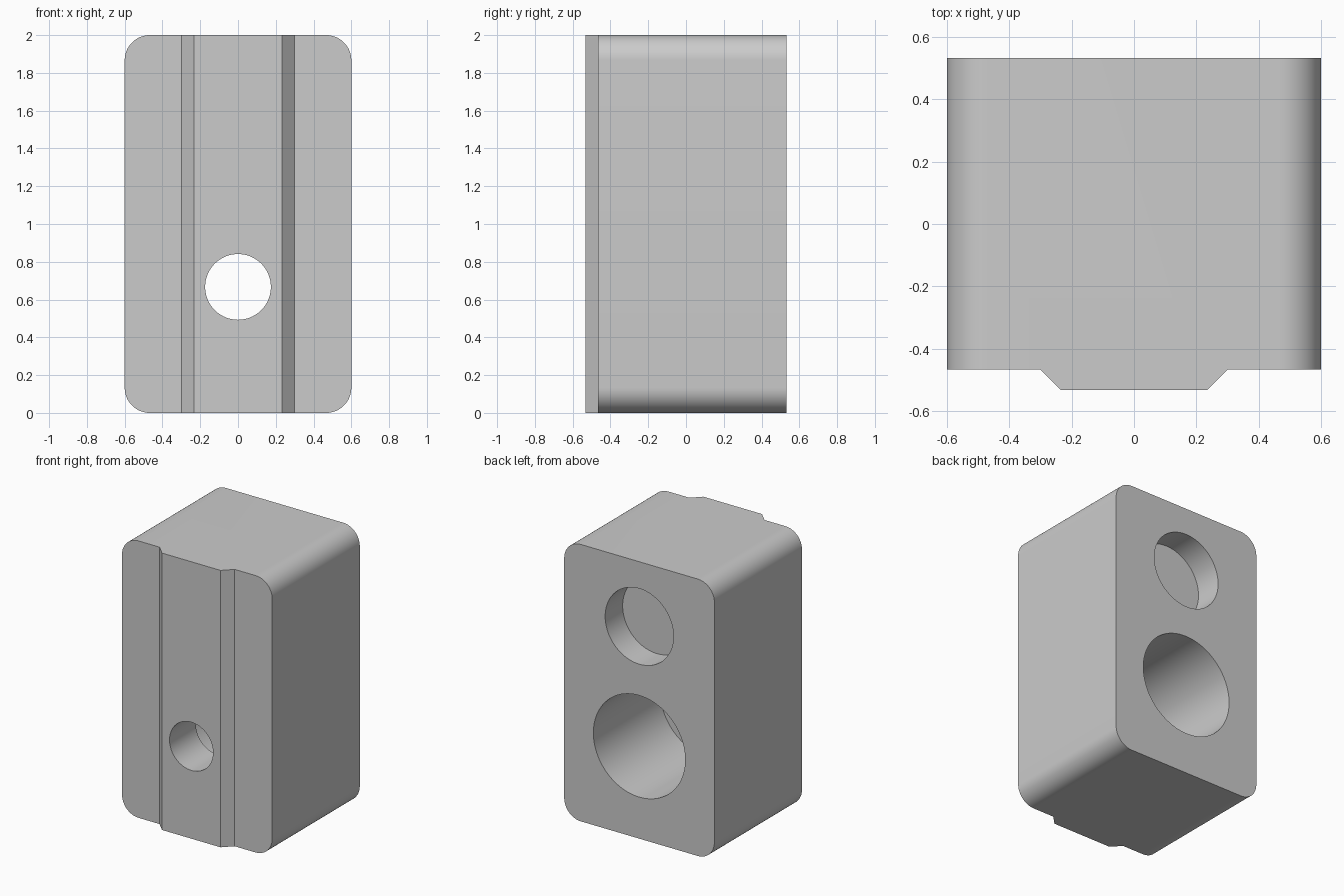
import bpy
import bmesh
from math import cos, sin, pi, radians
from mathutils import Vector

cube = bpy.data.objects.get("Cube")
if cube:
    bpy.data.objects.remove(cube, do_unlink=True)

grey = bpy.data.materials.new("light_grey")
grey.use_nodes = True
grey.diffuse_color = (0.6, 0.6, 0.6, 1)
grey.node_tree.nodes["Principled BSDF"].inputs["Base Color"].default_value = grey.diffuse_color

FRONT, STEP, BACK = -0.533, -0.467, 0.533


def prism(name, points, offset):
    """Extrude a closed planar profile by an offset."""
    bm = bmesh.new()
    face = bm.faces.new([bm.verts.new(p) for p in points])
    ext = bmesh.ops.extrude_face_region(bm, geom=[face])
    moved = [v for v in ext["geom"] if isinstance(v, bmesh.types.BMVert)]
    bmesh.ops.translate(bm, verts=moved, vec=Vector(offset))
    bmesh.ops.recalc_face_normals(bm, faces=bm.faces)
    mesh = bpy.data.meshes.new(name)
    bm.to_mesh(mesh)
    bm.free()
    mesh.materials.append(grey)
    obj = bpy.data.objects.new(name, mesh)
    bpy.context.collection.objects.link(obj)
    return obj


def arc(x, z, r, y, start, sweep, steps):
    return [(x + r * cos(start + sweep * i / steps), y,
             z + r * sin(start + sweep * i / steps)) for i in range(steps + 1)]


def bore(name, z, r, y0, y1):
    """Round cutter running along y."""
    return prism(name, arc(0, z, r, y0, 0, 2 * pi, 96)[:-1], (0, y1 - y0, 0))


# Block with rounded corners
radius = 0.133
cx, low, high = 0.6 - radius, radius, 2 - radius
outline = []
for i, (x, z) in enumerate([(cx, high), (-cx, high), (-cx, low), (cx, low)]):
    outline += arc(x, z, radius, FRONT, i * pi / 2, pi / 2, 16)
block = prism("block", outline, (0, BACK - FRONT, 0))

# Side cuts that leave the tapered front rail
cutters = []
for side, label in ((1, "left"), (-1, "right")):
    profile = [(side * x, y, -0.1) for x, y in
               ((0.3, STEP), (0.2, STEP - 0.1), (0.8, STEP - 0.1), (0.8, STEP))]
    cutters.append(prism(label + "_rail_cutter", profile, (0, 0, 2.2)))

# Through hole, its wide counterbore, and the shallow upper pocket
cutters.append(bore("counterbore_cutter", 0.667, 0.367, -0.233, 0.7))
cutters.append(bore("through_hole_cutter", 0.667, 0.174, -0.7, 0))
cutters.append(bore("upper_pocket_cutter", 1.533, 0.273, BACK - 0.2, 0.7))

bpy.ops.object.select_all(action="DESELECT")
bpy.context.view_layer.objects.active = block
block.select_set(True)
for cutter in cutters:
    cutter.hide_render = True
    mod = block.modifiers.new(cutter.name, "BOOLEAN")
    mod.operation = "DIFFERENCE"
    mod.solver = "EXACT"
    mod.object = cutter
    bpy.ops.object.modifier_apply(modifier=mod.name)
    bpy.data.objects.remove(cutter, do_unlink=True)

bpy.ops.object.shade_smooth_by_angle(angle=radians(30))
